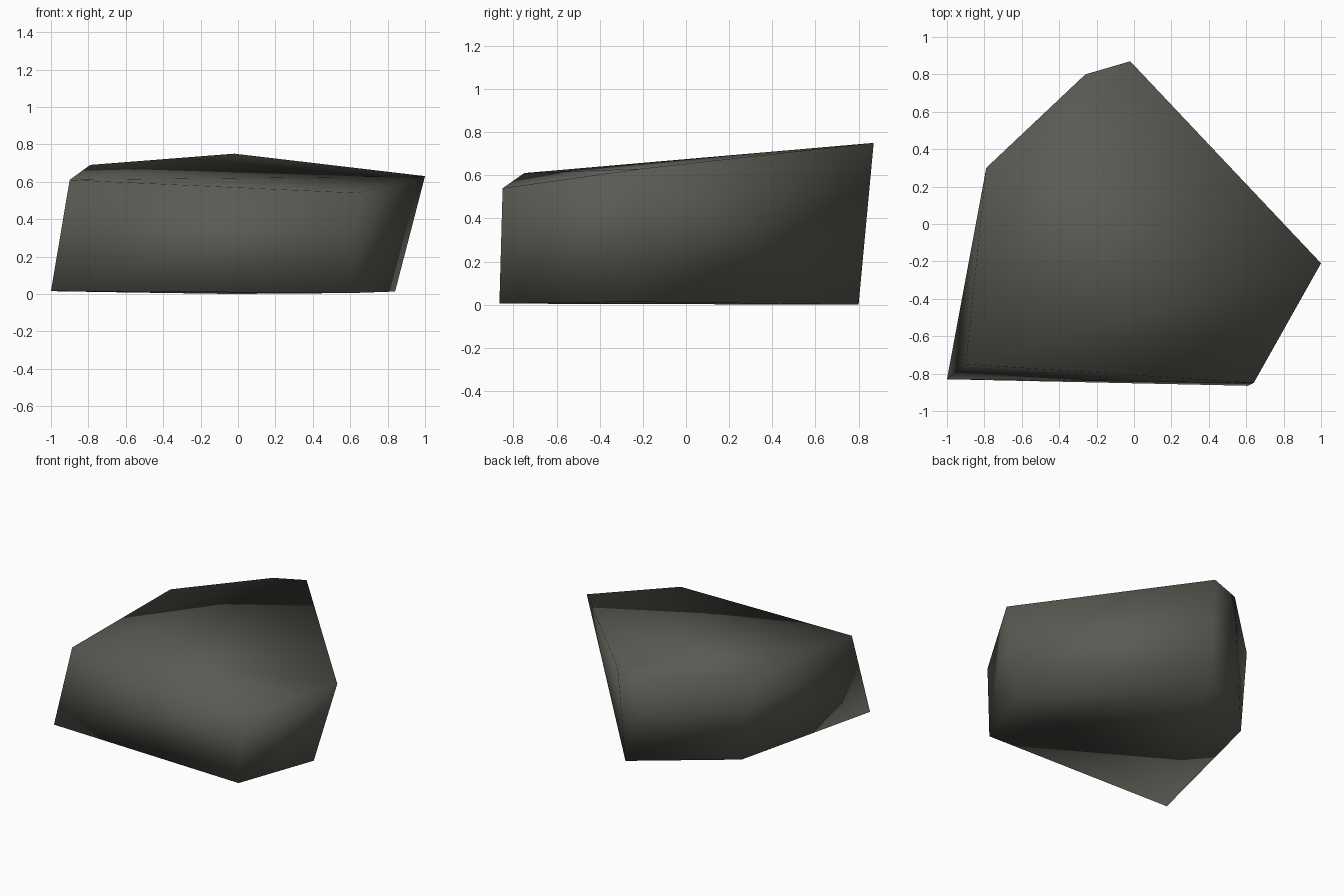
import bpy, bmesh

if "Cube" in bpy.data.objects:
    bpy.data.objects.remove(bpy.data.objects["Cube"])

# stone colour
stone = bpy.data.materials.new("dark warm grey stone")
stone.diffuse_color = (0.105, 0.105, 0.09, 1)
stone.use_nodes = True
stone.node_tree.nodes["Principled BSDF"].inputs["Base Color"].default_value = stone.diffuse_color

# corners of the slanted top and of the nearly flat base
top = [(-0.90, -0.75, 0.61), (0.64, -0.85, 0.54), (1.00, -0.21, 0.63),
       (-0.02, 0.87, 0.75), (-0.26, 0.80, 0.73), (-0.79, 0.30, 0.69)]
base = [(-1.00, -0.83, 0.015), (0.61, -0.865, 0.005), (0.84, -0.27, 0.013),
        (-0.04, 0.80, 0.0), (-0.71, 0.33, 0.01)]

# rock: convex block through the corners, smooth over all edges
bm = bmesh.new()
for co in top + base:
    bm.verts.new(co)
bmesh.ops.convex_hull(bm, input=bm.verts[:])
bmesh.ops.recalc_face_normals(bm, faces=bm.faces[:])
for f in bm.faces:
    f.smooth = True
mesh = bpy.data.meshes.new("rock")
bm.to_mesh(mesh)
bm.free()
mesh.materials.append(stone)
rock = bpy.data.objects.new("rock", mesh)
bpy.context.collection.objects.link(rock)
